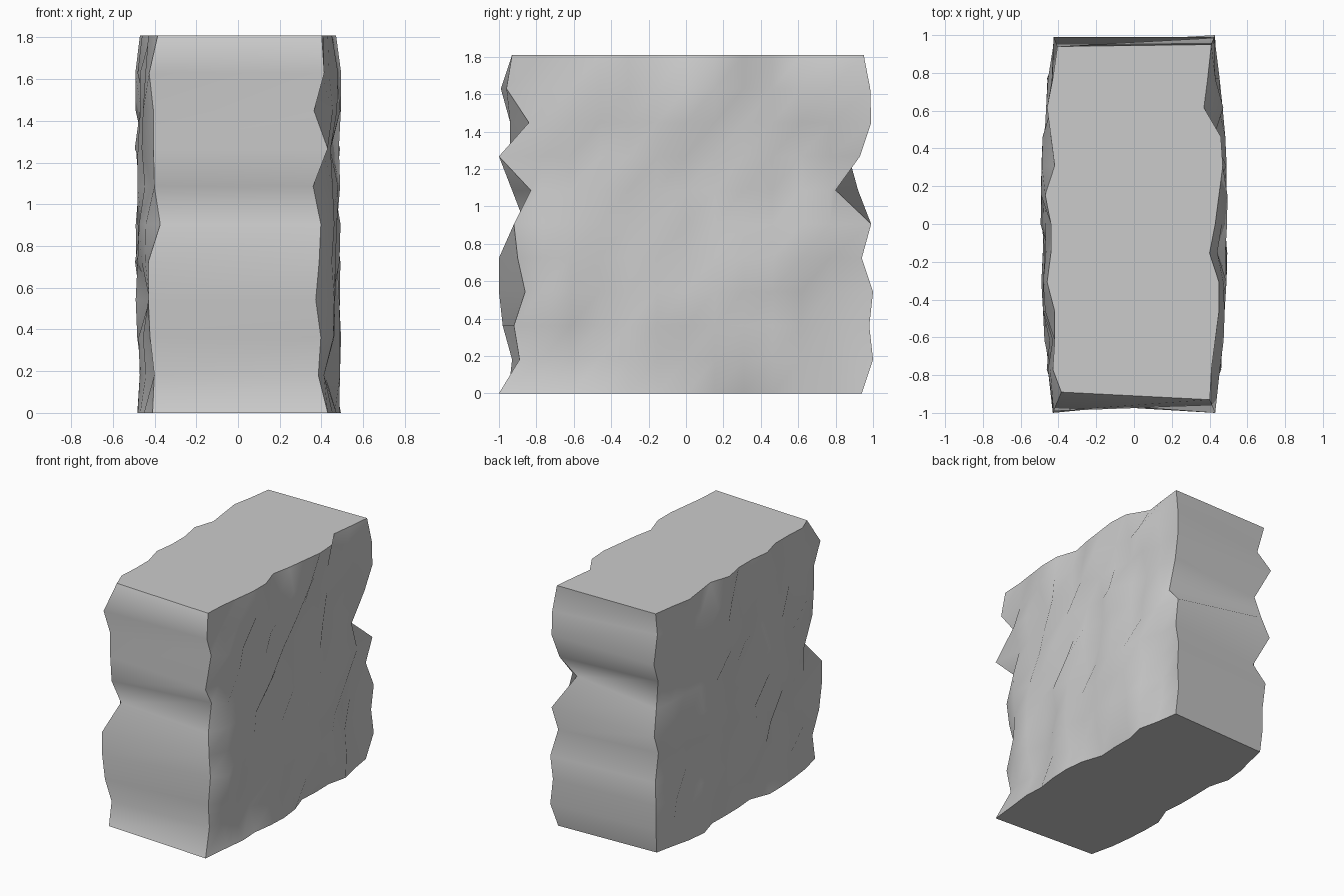
import bpy, bmesh, math, random

if "Cube" in bpy.data.objects:
    bpy.data.objects.remove(bpy.data.objects["Cube"])

random.seed(4)
HEIGHT, ROWS, COLS = 1.81, 10, 11

# chipped corner profiles: y of each corner edge, bottom to top
front_right = [-1.0, -.89, -.92, -.86, -.90, -.92, -.83, -1.0, -.84, -.96, -.93]
front_left = [-.95, -.93, -.98, -1.0, -1.0, -.86, -.93, -.94, -.94, -.99, -.89]
back_right = [.94, 1.0, .98, 1.0, .94, .99, .80, .93, .99, .985, .95]
back_left = [.91, .93, .93, .95, .86, .98, .92, .87, .99, .89, .94]

# outline of the flat top between the corners, front to back
top_right = [.41, .43, .45, .45, .40, .43, .45, .47, .46, .37, .39]
top_left = [.43, .42, .42, .46, .44, .44, .47, .42, .44, .46, .43]
columns = [-.77 + .154 * i for i in range(COLS)]


def corner(side, y, z):
    return (side * (.43 - .41 * (1 - abs(y))), y, z)


def rough_side(side, row, z, top):
    """One row of hewn points along a long face, bulging slightly in the middle."""
    points = []
    for i, y in enumerate(columns):
        x = .44 + .056 * (1 - y * y) - .08 * random.random() ** 1.5
        if row == ROWS:
            x = top[i]
        points.append((side * x, y, z))
    return points


# rough stone block from stacked rings
bm = bmesh.new()
rings = []
for r in range(ROWS + 1):
    z = HEIGHT * r / ROWS
    right = rough_side(1, r, z, top_right)
    left = rough_side(-1, r, z, top_left)
    ring = [corner(1, front_right[r], z)] + right + [corner(1, back_right[r], z)]
    ring += [corner(-1, back_left[r], z)] + left[::-1] + [corner(-1, front_left[r], z)]
    rings.append([bm.verts.new(p) for p in ring])

for low, high in zip(rings, rings[1:]):
    n = len(low)
    for i in range(n):
        j = (i + 1) % n
        bm.faces.new((low[i], low[j], high[j], high[i]))

# flat top and bottom
bm.faces.new(rings[-1])
bm.faces.new(rings[0][::-1])
bmesh.ops.recalc_face_normals(bm, faces=bm.faces[:])

# smooth within each side, hard edges round caps and ends
for face in bm.faces:
    face.smooth = True
for edge in bm.edges:
    a, b = (f.normal for f in edge.link_faces)
    main = [max(range(3), key=lambda k: abs(v[k])) for v in (a, b)]
    edge.smooth = main[0] == main[1] or a.angle(b) < math.radians(35)
for ring in (rings[0], rings[-1]):
    for i, v in enumerate(ring):
        bm.edges.get((v, ring[i - 1])).smooth = False

mesh = bpy.data.meshes.new("stone_block")
bm.to_mesh(mesh)
bm.free()
block = bpy.data.objects.new("stone_block", mesh)
bpy.context.collection.objects.link(block)
